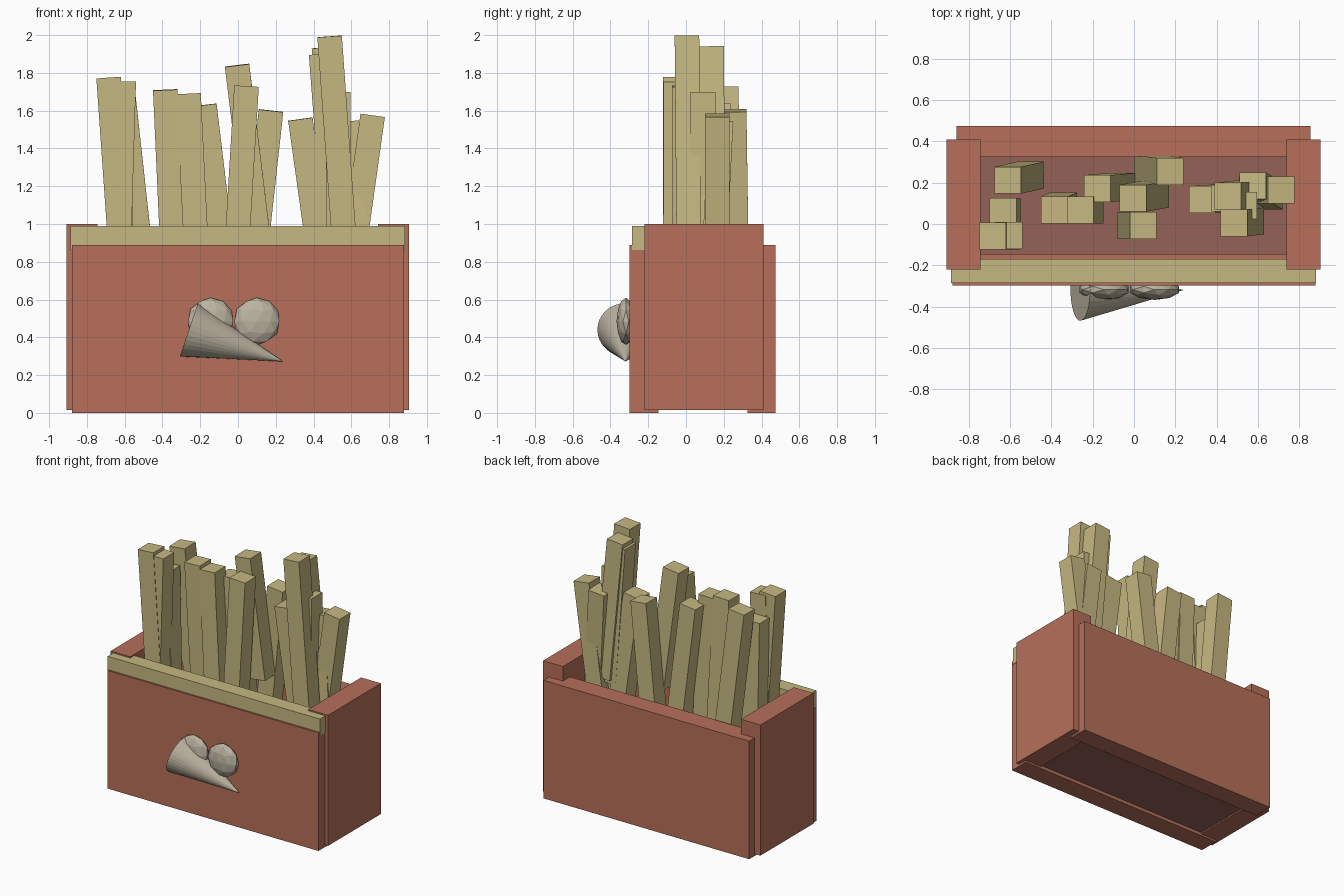
import bpy
from mathutils import Vector

if "Cube" in bpy.data.objects:
    bpy.data.objects.remove(bpy.data.objects["Cube"])


def material(name, rgb):
    m = bpy.data.materials.new(name)
    lin = [((c / 255 + 0.055) / 1.055) ** 2.4 for c in rgb]
    m.diffuse_color = (*lin, 1)
    m.use_nodes = True
    m.node_tree.nodes["Principled BSDF"].inputs["Base Color"].default_value = m.diffuse_color
    return m


RED = material("brick red", (183, 111, 90))
DARK = material("dark red", (149, 98, 87))
STRAW = material("straw yellow", (198, 184, 129))
STONE = material("stone grey", (188, 179, 160))


def finish(name, mat):
    ob = bpy.context.object
    ob.name = name
    ob.data.materials.append(mat)
    return ob


def box(name, mat, x, y, z):
    """Box from (min, max) ranges on each axis."""
    bpy.ops.mesh.primitive_cube_add(size=1, location=[(a + b) / 2 for a, b in (x, y, z)])
    ob = finish(name, mat)
    ob.scale = [b - a for a, b in (x, y, z)]
    return ob


def stick(name, top, dx, dy, length=1.0, w=0.13):
    """Square stick whose foot is shifted by dx, dy from its top."""
    top = Vector(top)
    foot = top + Vector((dx, dy, -length))
    axis = top - foot
    bpy.ops.mesh.primitive_cube_add(size=1, location=(top + foot) / 2)
    ob = finish(name, STRAW)
    ob.scale = (w, w, axis.length)
    ob.rotation_mode = 'QUATERNION'
    ob.rotation_quaternion = Vector((0, 0, 1)).rotation_difference(axis)


# planter walls, floor and front trim
box("front_panel", RED, (-0.88, 0.88), (-0.298, -0.145), (0, 0.89))
box("back_panel", RED, (-0.86, 0.855), (0.325, 0.475), (0, 0.89))
box("left_panel", RED, (-0.908, -0.745), (-0.22, 0.41), (0.015, 1.0))
box("right_panel", RED, (0.74, 0.905), (-0.22, 0.41), (0.015, 1.0))
box("floor", DARK, (-0.8, 0.8), (-0.2, 0.38), (0.025, 0.1))
box("front_trim", STRAW, (-0.888, 0.883), (-0.285, -0.17), (0.862, 0.99))

# leaning sticks: top centre, foot shift, length
sticks = [
    ((-0.685, -0.058, 1.775), 0.07, 0.0, 1.0),
    ((-0.605, -0.055, 1.755), -0.03, 0.0, 1.0),
    ((-0.635, 0.06, 1.60), 0.02, 0.0, 1.0),
    ((-0.612, 0.212, 1.72), 0.11, 0.025, 1.0),
    ((-0.385, 0.068, 1.71), 0.045, 0.02, 1.0),
    ((-0.262, 0.068, 1.69), 0.05, 0.0, 1.0),
    ((-0.178, 0.172, 1.63), 0.12, 0.01, 1.0),
    ((-0.005, 0.125, 1.84), 0.11, 0.02, 0.9),
    ((0.045, -0.008, 1.73), -0.06, 0.0, 1.0),
    ((0.175, 0.255, 1.60), -0.11, 0.015, 1.0),
    ((0.33, 0.118, 1.555), 0.14, 0.01, 1.0),
    ((0.455, 0.135, 1.935), 0.1, 0.01, 1.05),
    ((0.44, 0.125, 1.90), 0.08, 0.0, 1.05),
    ((0.485, 0.005, 1.993), 0.08, 0.01, 1.12),
    ((0.53, 0.09, 1.70), 0.0, 0.0, 1.0),
    ((0.713, 0.165, 1.575), -0.14, 0.0, 1.0),
    ((0.575, 0.185, 1.54), 0.08, -0.05, 1.0),
]
for i, (top, dx, dy, length) in enumerate(sticks):
    stick(f"stick_{i + 1}", top, dx, dy, length)

# cone ornament lying against the front panel
base, tip = Vector((-0.26, -0.32, 0.44)), Vector((0.24, -0.32, 0.272))
axis = tip - base
bpy.ops.mesh.primitive_cone_add(vertices=32, radius1=0.149, radius2=0,
                                depth=axis.length, location=(base + tip) / 2)
cone = finish("cone_ornament", STONE)
cone.rotation_mode = 'QUATERNION'
cone.rotation_quaternion = Vector((0, 0, 1)).rotation_difference(axis)

# flattened faceted balls above the cone
for i, x in enumerate((-0.145, 0.1)):
    bpy.ops.mesh.primitive_ico_sphere_add(subdivisions=2, radius=0.125,
                                          location=(x, -0.318, 0.485))
    finish(f"ball_ornament_{i + 1}", STONE).scale = (1, 0.4, 1)
